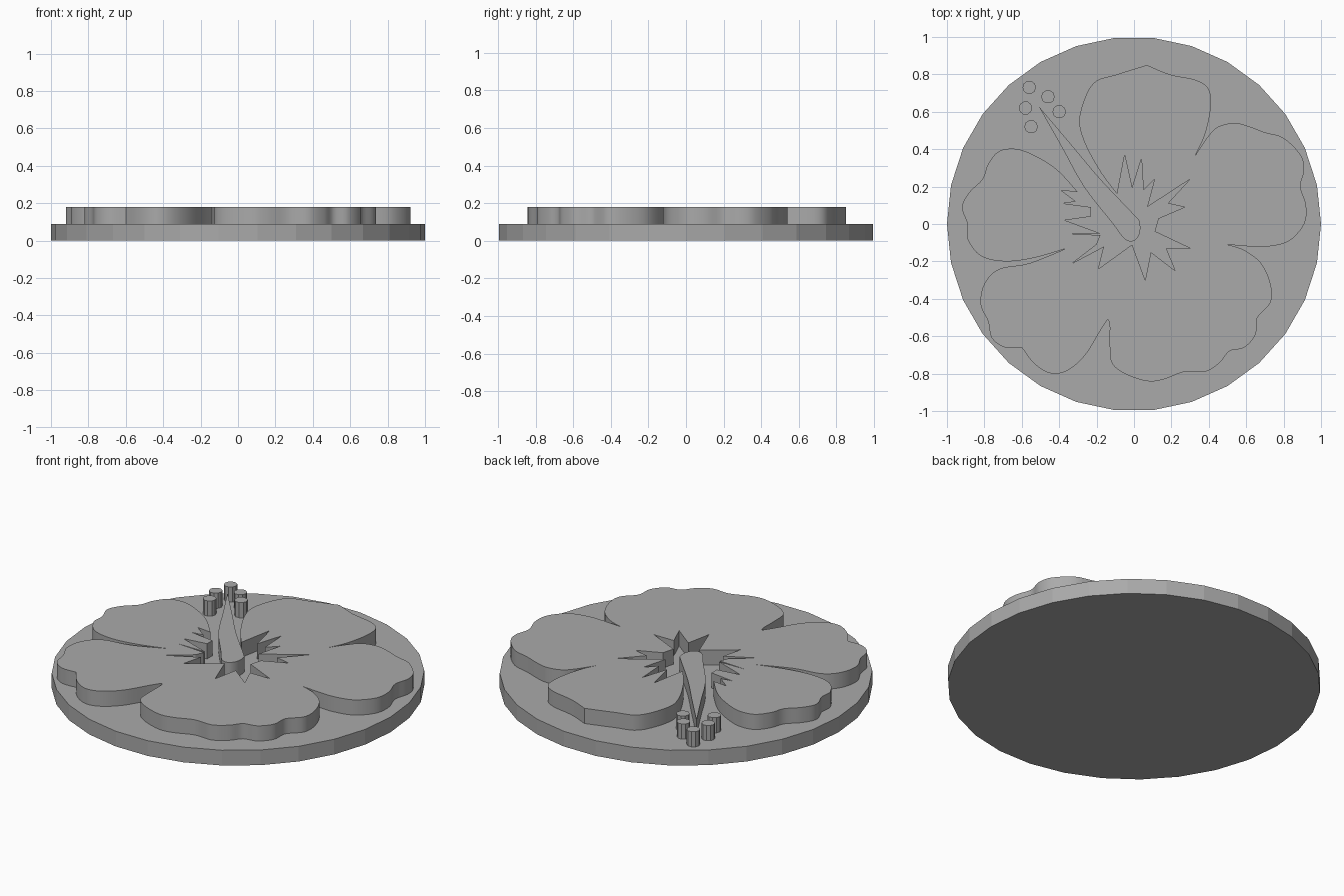
import bpy
import bmesh
import math
from mathutils import Vector

BASE_TOP = 0.09
RELIEF_TOP = 0.18

if "Cube" in bpy.data.objects:
    bpy.data.objects.remove(bpy.data.objects["Cube"], do_unlink=True)

grey = bpy.data.materials.new("plain grey")
grey.use_nodes = True
colour = (0.4, 0.4, 0.4, 1)
grey.diffuse_color = colour
grey.node_tree.nodes["Principled BSDF"].inputs["Base Color"].default_value = colour


def smooth_path(points, steps=5):
    """Catmull-Rom curve through points given in hundredths of a unit."""
    pts = [Vector(p) / 100 for p in points]
    pts = [pts[0]] + pts + [pts[-1]]
    path = []
    for a, b, c, d in zip(pts, pts[1:], pts[2:], pts[3:]):
        for i in range(steps):
            t = i / steps
            path.append(0.5 * (2 * b + (c - a) * t
                               + (2 * a - 5 * b + 4 * c - d) * t ** 2
                               + (3 * b - a - 3 * c + d) * t ** 3))
    return path


def extrude_outline(name, outline, bottom, top, smooth=True):
    """Turn a closed flat outline into an upright solid."""
    bm = bmesh.new()
    face = bm.faces.new([bm.verts.new((p[0], p[1], bottom)) for p in outline])
    bm.normal_update()
    if face.normal.z < 0:
        face.normal_flip()
    wall = bmesh.ops.extrude_face_region(bm, geom=[face], use_keep_orig=True)
    raised = [v for v in wall["geom"] if isinstance(v, bmesh.types.BMVert)]
    bmesh.ops.translate(bm, verts=raised, vec=(0, 0, top - bottom))
    bmesh.ops.recalc_face_normals(bm, faces=bm.faces[:])
    bmesh.ops.triangulate(bm, faces=[f for f in bm.faces if len(f.verts) > 4],
                          ngon_method='EAR_CLIP')
    mesh = bpy.data.meshes.new(name)
    bm.to_mesh(mesh)
    bm.free()
    mesh.materials.append(grey)
    obj = bpy.data.objects.new(name, mesh)
    bpy.context.collection.objects.link(obj)
    if smooth:
        bpy.ops.object.select_all(action='DESELECT')
        obj.select_set(True)
        bpy.context.view_layer.objects.active = obj
        bpy.ops.object.shade_smooth_by_angle(angle=math.radians(30))
    return obj


def ring(x, y, radius, sides):
    turn = 2 * math.pi / sides
    return [(x + radius * math.cos(i * turn), y + radius * math.sin(i * turn))
            for i in range(sides)]


# Round base
extrude_outline("base_disc", ring(0, 0, 1, 30), 0, BASE_TOP, smooth=False)

# Petal edges, clockwise; each runs from one sharp notch to the next
top_petal_left = [(-9, 16), (-18, 28), (-27, 45), (-29, 58), (-22, 75), (-9, 80), (7, 85)]
top_petal_right = [(7, 85), (19, 80), (33, 77), (40, 72), (41, 62), (38, 48), (33, 37)]
right_petal = [(33, 37), (39, 46), (45, 52), (54, 54), (62, 52), (70, 49), (80, 46),
               (89, 37), (91, 29), (89, 20), (92, 10), (91, 0), (83, -9), (72, -12),
               (62, -12), (50, -11)]
front_petal = [(50, -11), (59, -14), (68, -21), (73, -32), (73, -42), (66, -50),
               (65, -59), (59, -66), (51, -68), (46, -74), (38, -79), (27, -79),
               (16, -83), (7, -84), (-5, -80), (-12, -74), (-13, -64), (-13, -54),
               (-14, -51)]
lower_petal_front = [(-14, -51), (-18, -57), (-26, -70), (-35, -78), (-44, -80),
                     (-53, -75), (-60, -66)]
lower_petal_side = [(-60, -66), (-69, -66), (-76, -61), (-78, -52), (-82, -43),
                    (-80, -32), (-72, -24), (-56, -21), (-36, -13)]
left_petal = [(-36, -13), (-53, -18), (-69, -20), (-82, -17), (-89, -8), (-89, 0),
              (-92, 9), (-88, 17), (-81, 24), (-78, 32), (-72, 39), (-62, 40),
              (-50, 35), (-40, 28), (-30, 17)]

# Spiky hollow around the flower centre, counter-clockwise
star_hollow = [(-30, 17), (-39, 18), (-31, 12), (-38, 11), (-23, 9), (-23, 4),
               (-37, 2), (-18, -5), (-37, -5), (-18, -6), (-20, -11), (-33, -21),
               (-16, -12), (-19, -24), (-1, -11), (6, -30), (9, -15), (22, -25),
               (17, -13), (30, -13), (11, -4), (13, 3), (27, 9), (18, 11), (30, 24),
               (7, 9), (11, 24), (5, 18), (4, 35), (-1, 19), (-5, 37), (-9, 16)]

flower_outline = []
for edge in (top_petal_left, top_petal_right, right_petal, front_petal,
             lower_petal_front, lower_petal_side, left_petal):
    flower_outline += smooth_path(edge)
flower_outline += [Vector(p) / 100 for p in star_hollow[:-1]]
extrude_outline("flower_petals", flower_outline, BASE_TOP, RELIEF_TOP)

# Tapered pistil lying in the gap between two petals
pistil = [(-51, 63), (-34, 43), (-18, 24), (0, 5), (3, 1), (3, -5), (0, -9), (-5, -8),
          (-12, 1), (-24, 16), (-31, 27), (-38, 40), (-51, 63)]
extrude_outline("pistil", smooth_path(pistil), BASE_TOP, RELIEF_TOP)

# Pollen dots around the pistil tip
for x, y in [(-56, 73), (-46, 68), (-40, 60), (-58, 62), (-55, 52)]:
    extrude_outline("pollen_dot", ring(x / 100, y / 100, 0.036, 10), BASE_TOP, RELIEF_TOP)
